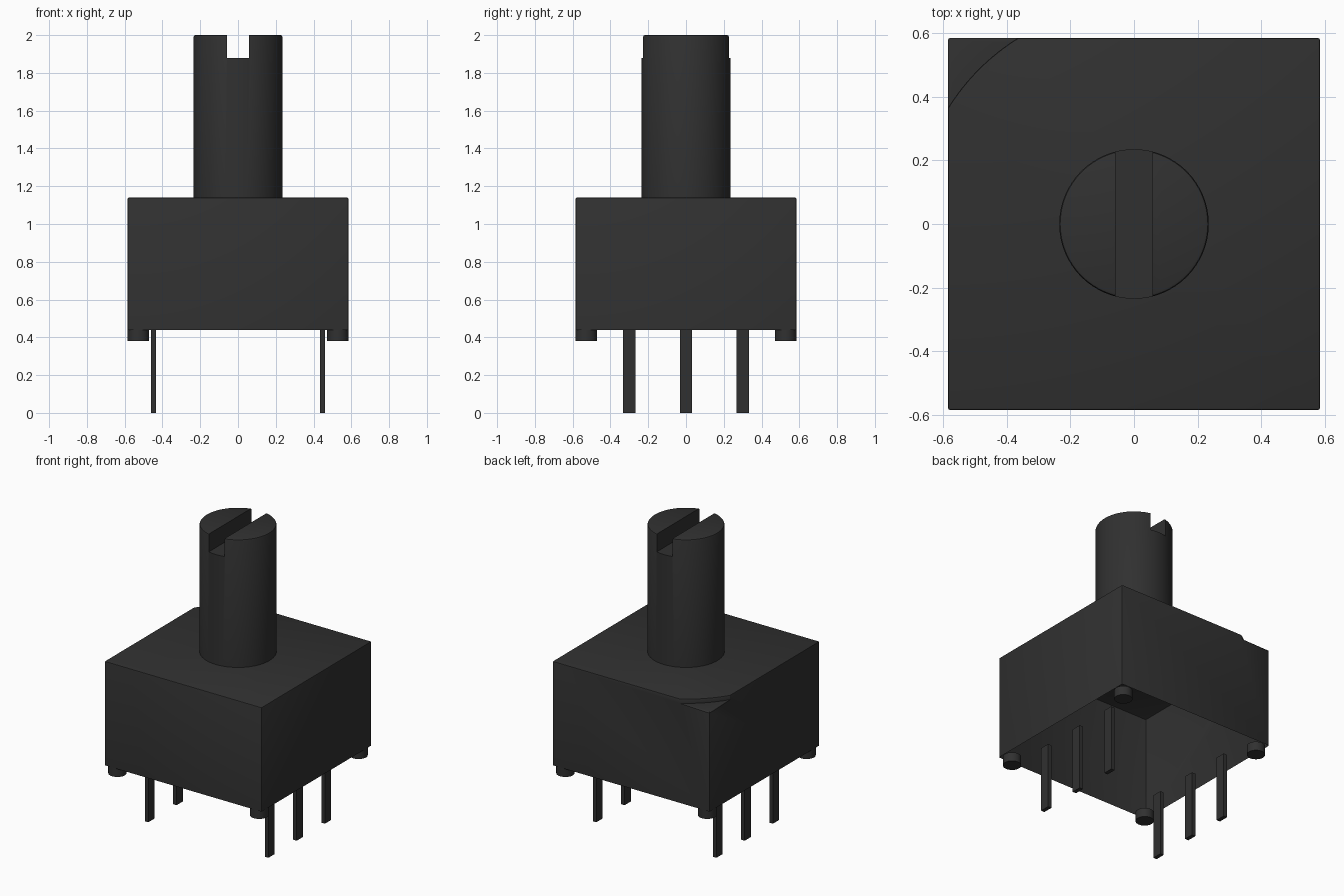
import bpy, bmesh, math
from mathutils import Matrix

default = bpy.data.objects.get("Cube")
if default:
    bpy.data.objects.remove(default, do_unlink=True)

COLOUR = (0.03, 0.03, 0.03, 1.0)
plastic = bpy.data.materials.new("dark_charcoal")
plastic.use_nodes = True
plastic.diffuse_color = COLOUR
plastic.node_tree.nodes["Principled BSDF"].inputs["Base Color"].default_value = COLOUR


def finish(name, bm):
    """Turn a bmesh into a shaded object with the shared material."""
    bmesh.ops.recalc_face_normals(bm, faces=bm.faces)
    mesh = bpy.data.meshes.new(name)
    bm.to_mesh(mesh)
    bm.free()
    mesh.materials.append(plastic)
    obj = bpy.data.objects.new(name, mesh)
    bpy.context.collection.objects.link(obj)
    smooth(obj)
    return obj


def smooth(obj):
    bpy.ops.object.select_all(action='DESELECT')
    obj.select_set(True)
    bpy.context.view_layer.objects.active = obj
    bpy.ops.object.shade_smooth_by_angle(angle=math.radians(30))


def box(name, size, centre):
    bm = bmesh.new()
    bmesh.ops.create_cube(bm, size=1, matrix=Matrix.Translation(centre) @ Matrix.Diagonal((*size, 1)))
    return finish(name, bm)


def cylinder(name, radius, z0, z1, x=0, y=0, segments=64, chamfer=0):
    bm = bmesh.new()
    bmesh.ops.create_cone(bm, cap_ends=True, segments=segments, radius1=radius, radius2=radius,
                          depth=z1 - z0, matrix=Matrix.Translation((x, y, (z0 + z1) / 2)))
    if chamfer:
        rim = [e for e in bm.edges if all(v.co.z > z1 - 0.001 for v in e.verts)]
        bmesh.ops.bevel(bm, geom=rim, offset=chamfer, segments=2, profile=0.5, affect='EDGES')
    return finish(name, bm)


# Housing: open-bottomed shell with a shallow round-edged step in one corner
H, Z0, Z_STEP, Z1 = 0.585, 0.44, 1.11, 1.14
R = math.hypot(H, 0.365)
a0, a1 = math.atan2(H, -0.365), math.atan2(0.365, -H)
bm = bmesh.new()
base = [bm.verts.new((x, y, Z0)) for x, y in ((-H, -H), (H, -H), (H, H), (-H, H))]
top = [bm.verts.new((x, y, Z1)) for x, y in ((-H, -H), (H, -H), (H, H))]
corner = bm.verts.new((-H, H, Z_STEP))
arc_lo, arc_hi = [], []
for i in range(13):
    a = a0 + (a1 - a0) * i / 12
    x, y = R * math.cos(a), R * math.sin(a)
    arc_lo.append(bm.verts.new((x, y, Z_STEP)))
    arc_hi.append(bm.verts.new((x, y, Z1)))
bm.faces.new(top + arc_hi)
bm.faces.new([corner] + arc_lo[::-1])
for i in range(12):
    bm.faces.new((arc_lo[i], arc_lo[i + 1], arc_hi[i + 1], arc_hi[i]))
for i in range(2):
    bm.faces.new((base[i], base[i + 1], top[i + 1], top[i]))
bm.faces.new((base[2], base[3], corner, arc_lo[0], arc_hi[0], top[2]))
bm.faces.new((base[3], base[0], top[0], arc_hi[-1], arc_lo[-1], corner))
bmesh.ops.recalc_face_normals(bm, faces=bm.faces)
sharp = [e for e in bm.edges if len(e.link_faces) == 2 and e.calc_face_angle_signed() > 0.7]
bmesh.ops.bevel(bm, geom=sharp, offset=0.007, segments=2, profile=0.5, affect='EDGES')
finish("housing", bm)

# Shaft with a screwdriver slot
shaft = cylinder("shaft", 0.235, 1.13, 2.0, chamfer=0.01)
cutter = box("slot_cutter", (0.116, 0.8, 0.4), (0, 0, 2.08))
cutter.hide_render = True
cut = shaft.modifiers.new("slot", 'BOOLEAN')
cut.operation, cut.solver, cut.object = 'DIFFERENCE', 'EXACT', cutter
bpy.context.view_layer.objects.active = shaft
bpy.ops.object.modifier_apply(modifier="slot")
bpy.data.objects.remove(cutter, do_unlink=True)
smooth(shaft)

# Standoff feet at the corners and two rows of three pins
for sx, side in ((-1, "right"), (1, "left")):
    for sy, end in ((-1, "front"), (1, "back")):
        cylinder(f"foot_{end}_{side}", 0.056, 0.38, Z0, sx * 0.528, sy * 0.528, segments=32)
    for y, place in ((-0.3, "front"), (0, "middle"), (0.3, "back")):
        box(f"pin_{place}_{side}", (0.026, 0.066, Z0), (sx * 0.447, y, Z0 / 2))
